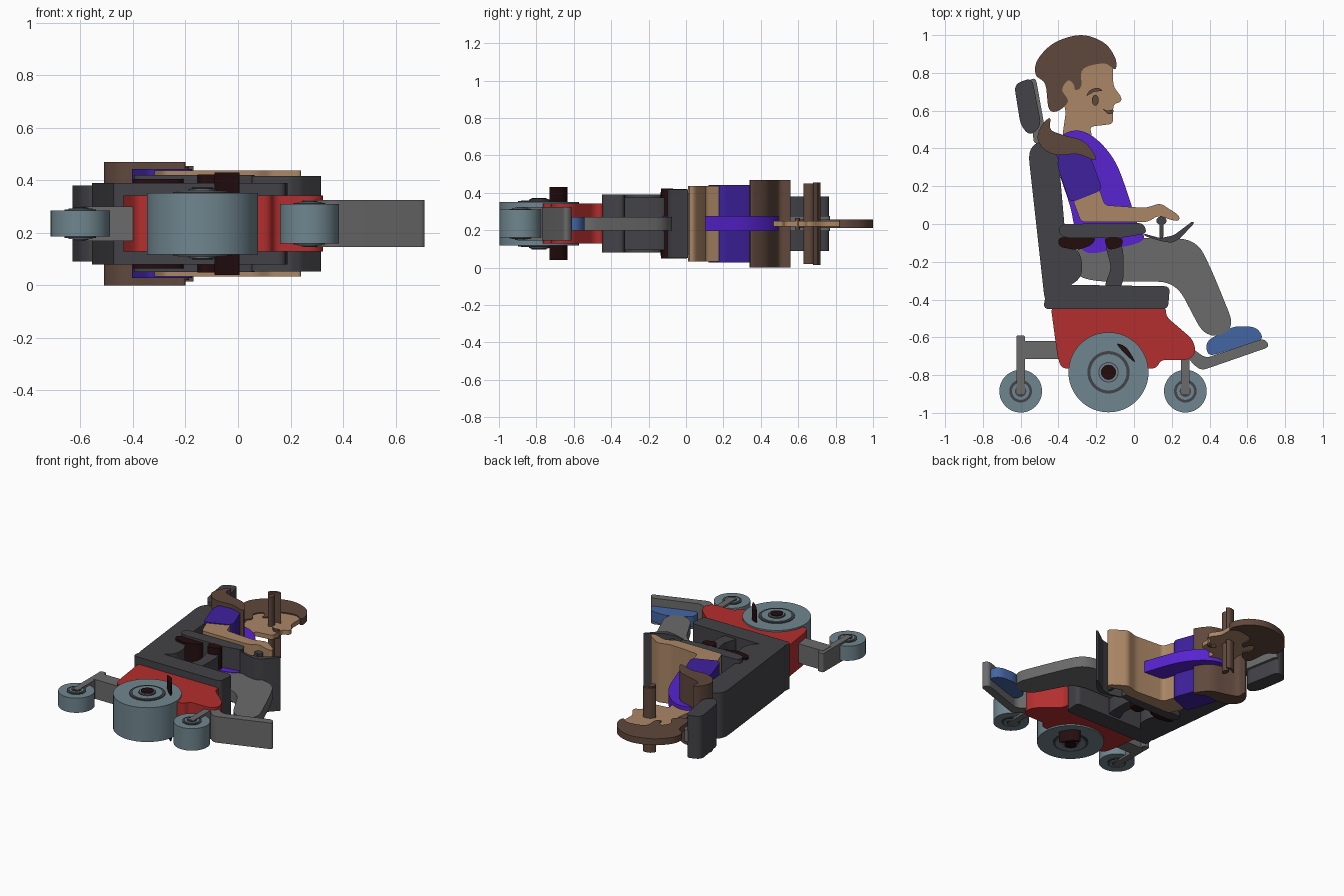
import bpy
import bmesh
import math
from mathutils import Vector

cube = bpy.data.objects.get("Cube")
if cube:
    bpy.data.objects.remove(cube, do_unlink=True)

MIDDLE = 0.235  # every part is symmetric about this height


def material(name, red, green, blue):
    def linear(c):
        c /= 255
        return c / 12.92 if c < 0.04045 else ((c + 0.055) / 1.055) ** 2.4
    colour = (linear(red), linear(green), linear(blue), 1)
    mat = bpy.data.materials.new(name)
    mat.use_nodes = True
    mat.diffuse_color = colour
    mat.node_tree.nodes["Principled BSDF"].inputs["Base Color"].default_value = colour
    return mat


RED = material("red paint", 180, 46, 46)
TYRE = material("blue grey tyre", 112, 134, 143)
GREY = material("mid grey", 107, 107, 107)
DARK = material("dark grey", 67, 66, 71)
BROWN = material("brown hair", 95, 72, 60)
SKIN = material("skin", 170, 134, 101)
PURPLE = material("bright purple", 87, 35, 208)
SLEEVE = material("dark purple", 62, 33, 158)
BLACK = material("brown black", 36, 13, 15)
BLUE = material("shoe blue", 68, 101, 162)


def rounded(points, radius, steps=6):
    """Polygon outline with each corner replaced by a small curve."""
    points = [Vector(p) for p in points]
    outline = []
    for i, corner in enumerate(points):
        before = points[i - 1] - corner
        after = points[(i + 1) % len(points)] - corner
        start = corner + before.normalized() * min(radius, before.length * 0.49)
        end = corner + after.normalized() * min(radius, after.length * 0.49)
        for s in range(steps + 1):
            t = s / steps
            outline.append(start * (1 - t) ** 2 + corner * (2 * t * (1 - t)) + end * t * t)
    return outline


def spline(points, steps=6):
    """Smooth closed outline passing through the points."""
    points = [Vector(p) for p in points]
    outline = []
    count = len(points)
    for i in range(count):
        a, b, c, d = (points[(i + k) % count] for k in range(-1, 3))
        for s in range(steps):
            t = s / steps
            outline.append(b + (c - a) * (t / 2) + (a * 2 - b * 5 + c * 4 - d) * (t * t / 2)
                           + (b * 3 - a - c * 3 + d) * (t ** 3 / 2))
    return outline


def ellipse(x, y, rx, ry, sides=48):
    turns = [math.tau * i / sides for i in range(sides)]
    return [Vector((x + rx * math.cos(t), y + ry * math.sin(t))) for t in turns]


def box(left, bottom, right, top):
    return rounded([(left, bottom), (right, bottom), (right, top), (left, top)], 0.01)


def slab(name, outline, half, mat):
    """Extrude an outline equally above and below the middle height."""
    bm = bmesh.new()
    face = bm.faces.new([bm.verts.new((p.x, p.y, MIDDLE - half)) for p in outline])
    top = bmesh.ops.extrude_face_region(bm, geom=[face])["geom"]
    bmesh.ops.translate(bm, vec=(0, 0, half * 2),
                        verts=[v for v in top if isinstance(v, bmesh.types.BMVert)])
    bmesh.ops.recalc_face_normals(bm, faces=bm.faces)
    mesh = bpy.data.meshes.new(name)
    bm.to_mesh(mesh)
    bm.free()
    mesh.materials.append(mat)
    obj = bpy.data.objects.new(name, mesh)
    bpy.context.collection.objects.link(obj)
    bpy.ops.object.select_all(action="DESELECT")
    obj.select_set(True)
    bpy.context.view_layer.objects.active = obj
    bpy.ops.object.shade_smooth_by_angle(angle=math.radians(35))
    return obj


def wheel(name, x, y, half, rings):
    """Concentric discs, each slightly prouder than the one outside it."""
    for label, radius, mat in rings:
        slab(name + "_" + label, ellipse(x, y, radius, radius), half, mat)
        half += 0.004


# Wheels and forks
wheel("drive_wheel", -.135, -.785, .117, [
    ("tyre", .212, TYRE), ("rim", .112, DARK), ("disc", .096, TYRE),
    ("hub_ring", .054, DARK), ("hub_face", .049, TYRE), ("axle", .04, BLACK)])
for name, x, half, fork_top in [("front_caster", .272, .075, -.69), ("rear_caster", -.6, .05, -.59)]:
    wheel(name, x, -.885, half, [("tyre", .113, TYRE), ("rim", .06, DARK),
                                 ("disc", .046, TYRE), ("hub", .03, DARK)])
    slab(name + "_fork", box(x - .022, -.9, x + .022, fork_top), half + .014, GREY)
slab("rear_caster_arm", box(-.6, -.715, -.38, -.62), .066, GREY)
slab("wheel_accent", spline([(-.09, -.635), (-.04, -.655), (.005, -.73), (-.045, -.69)]), .195, BLACK)

# Chair base and foot plate
slab("chair_base", rounded([
    (-.44, -.44), (.17, -.44), (.17, -.49), (.31, -.61), (.33, -.68), (.29, -.72),
    (.14, -.72), (.12, -.765), (-.385, -.765), (-.405, -.7)], .03), .107, RED)
slab("foot_plate", rounded([
    (.69, -.605), (.72, -.65), (.36, -.775), (.32, -.75), (.24, -.65),
    (.31, -.66), (.38, -.71)], .03), .089, GREY)

# Seat, backrest and headrest
slab("seat_cushion", rounded([
    (-.48, -.45), (.18, -.45), (.19, -.33), (-.46, -.32)], .03), .155, DARK)
slab("backrest", rounded([
    (-.47, -.43), (-.56, .38), (-.52, .43), (-.46, .45), (-.4, .36), (-.36, -.1),
    (-.28, -.15), (-.27, -.28), (-.36, -.34)], .06), .155, DARK)
slab("headrest", rounded([
    (-.635, .74), (-.54, .775), (-.49, .52), (-.55, .465), (-.6, .52)], .04), .145, DARK)
slab("headrest_support", rounded([
    (-.56, .76), (-.52, .775), (-.46, .44), (-.53, .42)], .03), .04, GREY)

# Armrests, brackets and control stick
slab("armrests", rounded([
    (-.39, 0), (.05, .005), (.07, -.05), (-.08, -.075), (-.36, -.075), (-.4, -.05)], .03), .185, DARK)
slab("armrest_post", spline([
    (-.145, -.11), (-.07, -.11), (-.055, -.22), (-.07, -.33), (-.15, -.33), (-.125, -.23)]), .14, DARK)
slab("rear_bracket", rounded([
    (-.4, -.07), (-.2, -.07), (-.22, -.11), (-.3, -.14), (-.4, -.12)], .03), .17, BLACK)
slab("post_bracket", rounded([
    (-.16, -.07), (-.06, -.07), (-.06, -.12), (-.14, -.14)], .03), .187, BLACK)
slab("control_tray", rounded([
    (.05, -.05), (.14, -.075), (.21, -.06), (.31, .015), (.32, .005), (.24, -.08),
    (.2, -.1), (.14, -.09), (.06, -.065)], .015), .182, DARK)
slab("control_stick", box(.135, -.075, .155, .02), .16, DARK)
slab("control_knob", ellipse(.145, .017, .027, .022), .165, DARK)

# Legs and shoes
slab("legs", rounded([
    (-.33, -.13), (.02, -.07), (.33, -.08), (.41, -.24), (.54, -.56), (.38, -.61),
    (.22, -.305), (-.22, -.305), (-.33, -.26)], .1), .037, GREY)
slab("shoes", rounded([
    (.39, -.615), (.53, -.54), (.65, -.545), (.69, -.61), (.4, -.7), (.38, -.66)], .04), .035, BLUE)

# Body, sleeves and arms
slab("torso", spline([
    (-.39, .46), (-.3, .495), (-.2, .45), (-.1, .33), (-.03, .15), (.01, .02), (.05, -.08),
    (-.08, -.125), (-.27, -.14), (-.34, .1), (-.42, .36)]), .04, PURPLE)
slab("sleeves", rounded([
    (-.38, .42), (-.25, .41), (-.165, .18), (-.34, .11), (-.41, .32)], .04), .207, SLEEVE)
slab("arms", rounded([
    (-.325, .13), (-.185, .19), (-.155, .1), (.06, .085), (.14, .11), (.24, .045), (.24, .015),
    (.2, .02), (.13, .045), (.07, .01), (-.28, .01)], .025), .202, SKIN)

# Head, hair and face
slab("face_and_neck", rounded([
    (-.11, .85), (-.11, .73), (-.065, .67), (-.07, .645), (-.11, .635), (-.11, .53),
    (-.235, .515), (-.22, .46), (-.38, .46), (-.36, .6), (-.4, .7), (-.39, .85)], .025), .015, SKIN)
slab("hair", spline([
    (-.1, .82), (-.1, .88), (-.16, .96), (-.28, 1), (-.42, .96), (-.51, .87), (-.52, .79),
    (-.47, .74), (-.45, .61), (-.4, .6), (-.35, .65), (-.38, .71), (-.35, .76), (-.32, .74),
    (-.31, .71), (-.28, .73), (-.27, .82), (-.16, .85)]), .022, BROWN)
slab("shoulder_hair", spline([
    (-.445, .56), (-.44, .5), (-.37, .47), (-.27, .44), (-.21, .37), (-.21, .34),
    (-.3, .37), (-.4, .365), (-.47, .39), (-.51, .45), (-.49, .52)]), .235, BROWN)
slab("eyes", ellipse(-.205, .655, .018, .028, sides=24), .215, BROWN)
slab("eyebrows", spline([
    (-.25, .68), (-.23, .71), (-.19, .72), (-.17, .705), (-.21, .7)]), .22, BROWN)
slab("mouth", spline([
    (-.165, .61), (-.14, .6), (-.11, .605), (-.115, .585), (-.14, .585)]), .03, BROWN)
